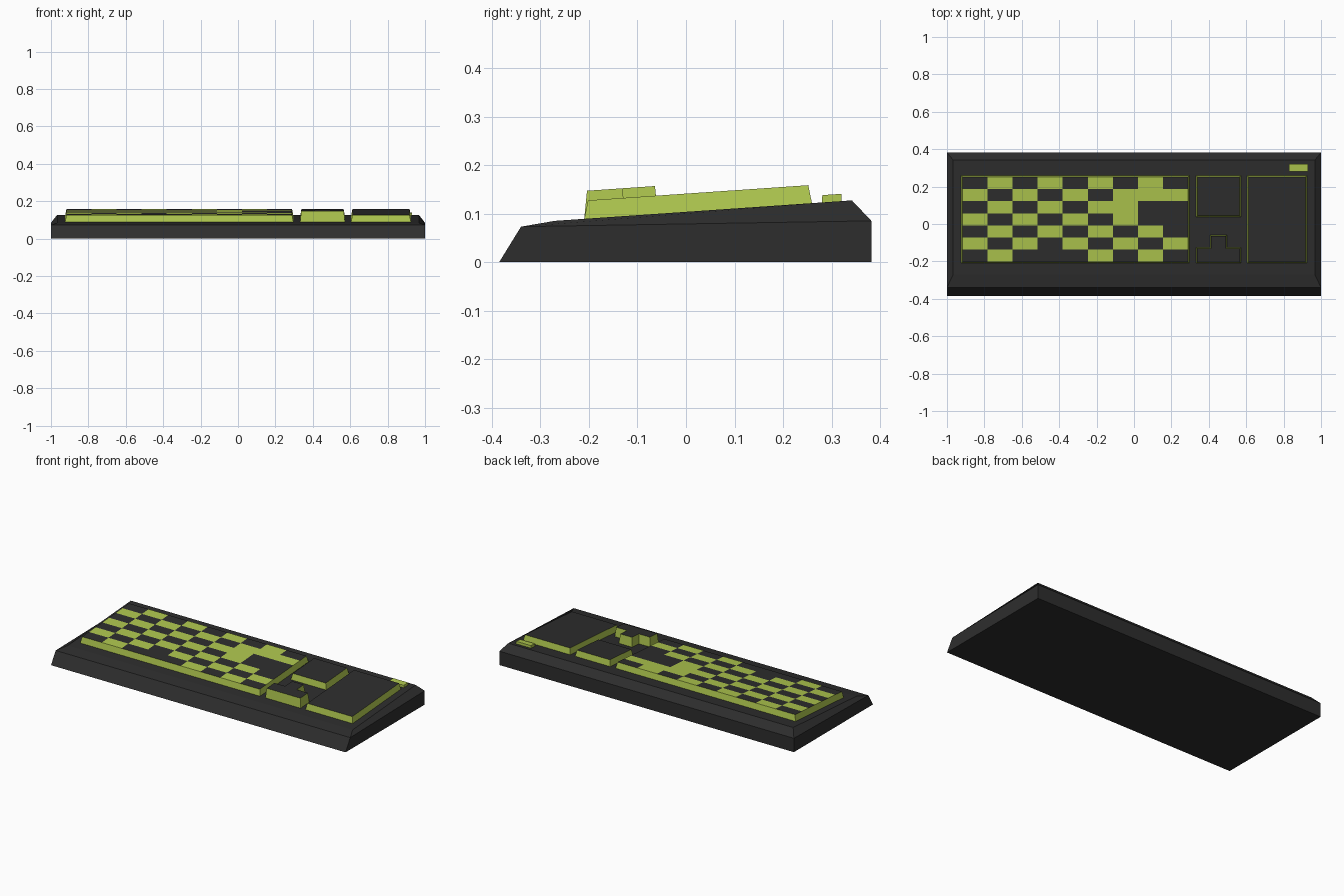
import bpy
import bmesh
from mathutils import Vector

cube = bpy.data.objects.get("Cube")
if cube:
    bpy.data.objects.remove(cube, do_unlink=True)


def make_material(name, rgb):
    mat = bpy.data.materials.new(name)
    mat.use_nodes = True
    mat.diffuse_color = (*rgb, 1)
    mat.node_tree.nodes["Principled BSDF"].inputs["Base Color"].default_value = (*rgb, 1)
    return mat


DARK = make_material("charcoal plastic", (0.027, 0.027, 0.027))
GREEN = make_material("lime green", (0.42, 0.56, 0.075))


def deck(y):
    """Height of the sloping top of the case."""
    return 0.085 + (y + 0.27) * 0.0689


def loft(bm, rings):
    """Join stacked vertex rings into a closed solid; returns the top face."""
    rings = [[bm.verts.new(p) for p in ring] for ring in rings]
    n = len(rings[0])
    for low, high in zip(rings, rings[1:]):
        for i in range(n):
            j = (i + 1) % n
            bm.faces.new((low[i], low[j], high[j], high[i]))
    bm.faces.new(rings[0][::-1])
    return bm.faces.new(rings[-1])


def finish(bm, name, materials):
    bm.normal_update()
    mesh = bpy.data.meshes.new(name)
    bm.to_mesh(mesh)
    bm.free()
    for mat in materials:
        mesh.materials.append(mat)
    obj = bpy.data.objects.new(name, mesh)
    bpy.context.collection.objects.link(obj)
    return obj


def rect(x0, x1, y0, y1):
    return [(x0, y0), (x1, y0), (x1, y1), (x0, y1)]


def key_block(name, outline, lift, inset=0.008, top_dark=True, pattern=None):
    """Raised block following the deck, with leaning sides and a coloured top."""
    bm = bmesh.new()
    pts = [Vector(p) for p in outline]
    top = []
    for i, p in enumerate(pts):
        a = (p - pts[i - 1]).normalized()
        b = (pts[(i + 1) % len(pts)] - p).normalized()
        top.append(p + inset * Vector((-a.y - b.y, a.x + b.x)))
    face = loft(bm, [[(p.x, p.y, deck(p.y) - 0.002) for p in pts],
                     [(p.x, p.y, deck(p.y) + lift) for p in top]])
    face.material_index = 1 if top_dark else 0
    if pattern:
        paint_keys(bm, face, top[0], top[2], pattern)
    return finish(bm, name, [GREEN, DARK])


def paint_keys(bm, face, low, high, pattern):
    """Slice the top into a key grid and colour each key from the pattern."""
    rows, cols = len(pattern), len(pattern[0])
    dx, dy = (high.x - low.x) / cols, (high.y - low.y) / rows
    bm.faces.ensure_lookup_table()
    walls = set(bm.faces) - {face}
    cuts = [((low.x + i * dx, 0, 0), (1, 0, 0)) for i in range(1, cols)]
    cuts += [((0, low.y + i * dy, 0), (0, 1, 0)) for i in range(1, rows)]
    for co, no in cuts:
        tops = [f for f in bm.faces if f not in walls]
        geom = tops + list({e for f in tops for e in f.edges}) + list({v for f in tops for v in f.verts})
        bmesh.ops.bisect_plane(bm, geom=geom, plane_co=co, plane_no=no)
    for f in bm.faces:
        if f not in walls:
            c = f.calc_center_median()
            col = min(cols - 1, max(0, int((c.x - low.x) / dx)))
            row = min(rows - 1, max(0, int((high.y - c.y) / dy)))
            f.material_index = 0 if pattern[row][col] == "G" else 1


# Case: wedge with bevelled rim
case = bmesh.new()
loft(case, [
    [(x, y, 0) for x, y in rect(-1, 1, -0.385, 0.382)],
    [(x, y, 0.073 if y < 0 else 0.085) for x, y in rect(-1, 1, -0.34, 0.382)],
    [(x, y, deck(y)) for x, y in rect(-0.967, 0.967, -0.27, 0.342)],
])
finish(case, "case", [DARK])

# Main keys with two-tone checks
KEYS = [
    ".G.G.G.G.",
    "G.G.G.GGG",
    ".G.G.GG..",
    "G.G.G.G..",
    ".G.G.G.G.",
    "G.G.G.G.G",
    ".G...G.G.",
]
key_block("main_keys", rect(-0.925, 0.297, -0.21, 0.26), 0.0375, pattern=KEYS)

# Navigation keys and number pad
key_block("navigation_keys", rect(0.332, 0.572, 0.037, 0.26), 0.0375)
key_block("number_pad", rect(0.604, 0.925, -0.21, 0.26), 0.0375)

# Arrow keys: raised inverted T
ARROWS = [(0.332, -0.21), (0.572, -0.21), (0.572, -0.125), (0.497, -0.125),
          (0.497, -0.058), (0.406, -0.058), (0.406, -0.125), (0.332, -0.125)]
key_block("arrow_keys", ARROWS, 0.0575, inset=0.006)

# Status light strip
key_block("status_light", rect(0.828, 0.93, 0.28, 0.321), 0.015, inset=0.001, top_dark=False)
